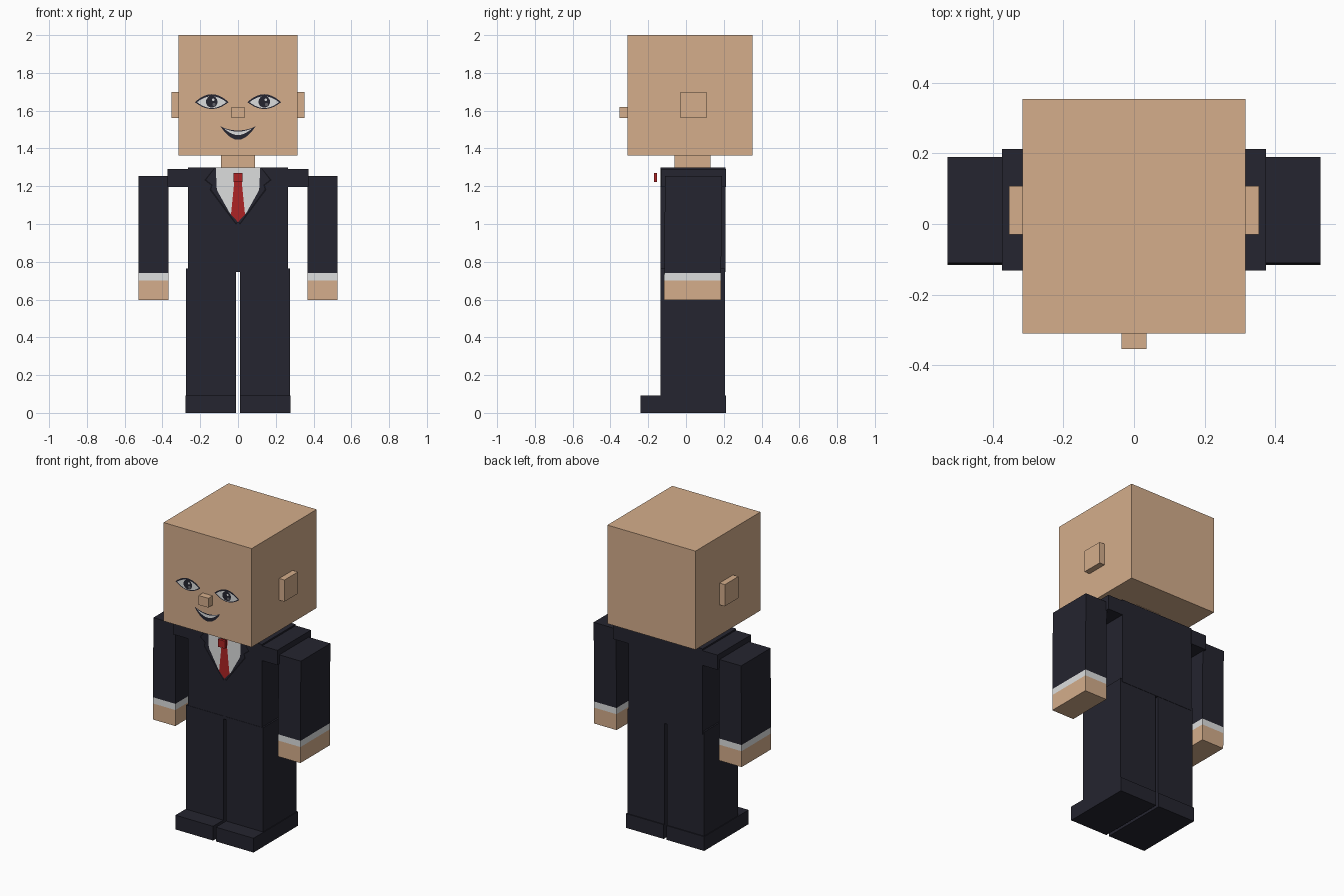
import bpy, bmesh, math
from mathutils import Vector

if "Cube" in bpy.data.objects:
    bpy.data.objects.remove(bpy.data.objects["Cube"], do_unlink=True)


def material(name, r, g, b):
    m = bpy.data.materials.new(name)
    m.use_nodes = True
    m.diffuse_color = (r, g, b, 1)
    m.node_tree.nodes["Principled BSDF"].inputs["Base Color"].default_value = (r, g, b, 1)
    return m


SKIN = material("skin tan", 0.66, 0.42, 0.26)
SUIT = material("suit navy", 0.018, 0.018, 0.029)
INK = material("dark seam", 0.006, 0.006, 0.01)
WHITE = material("shirt white", 0.72, 0.73, 0.73)
RED = material("tie red", 0.42, 0.017, 0.018)
GREY = material("iris grey", 0.12, 0.12, 0.14)


def finish(name, bm, *mats):
    me = bpy.data.meshes.new(name)
    bm.to_mesh(me)
    bm.free()
    for m in mats:
        me.materials.append(m)
    ob = bpy.data.objects.new(name, me)
    bpy.context.collection.objects.link(ob)
    return ob


def box_mesh(x, y, z):
    bm = bmesh.new()
    bmesh.ops.create_cube(bm, size=1)
    for v in bm.verts:
        v.co = Vector([a + (b - a) * (c + 0.5) for (a, b), c in zip((x, y, z), v.co)])
    return bm


def box(name, x, y, z, mat):
    return finish(name, box_mesh(x, y, z), mat)


def plate(name, points, y, mat):
    """Thin painted detail facing the front, outlined by (x, z) points."""
    bm = bmesh.new()
    f = bm.faces.new([bm.verts.new((px, y, pz)) for px, pz in points])
    f.normal_update()
    if f.normal.y > 0:
        f.normal_flip()
    bmesh.ops.triangulate(bm, faces=[f])
    return finish(name, bm, mat)


def mirrored(points):
    return points + [(-x, z) for x, z in reversed(points) if abs(x) > 1e-5]


def lens(cx, cz, half, up, down, n=10):
    """Outline between two arcs that meet at the corners."""
    ts = [-1 + 2 * i / n for i in range(n + 1)]
    top = [(cx + half * t, cz + up * (1 - t * t)) for t in ts]
    low = [(cx + half * t, cz + down * (1 - t * t)) for t in reversed(ts[1:-1])]
    return top + low


def disc(cx, cz, r, n=14):
    return [(cx + r * math.cos(i * math.tau / n), cz + r * math.sin(i * math.tau / n))
            for i in range(n)]


# Head, nose, neck and torso
box("head", (-0.315, 0.315), (-0.31, 0.353), (1.363, 2.0), SKIN)
box("nose", (-0.035, 0.035), (-0.353, -0.31), (1.56, 1.62), SKIN)
box("neck", (-0.09, 0.09), (-0.06, 0.13), (1.29, 1.37), SKIN)
box("torso", (-0.265, 0.265), (-0.134, 0.209), (0.745, 1.3), SUIT)

# Parts repeated on both sides
for side, s in (("left", 1), ("right", -1)):
    def span(a, b):
        return tuple(sorted((s * a, s * b)))

    box(side + "_ear", span(0.31, 0.353), (-0.03, 0.108), (1.56, 1.7), SKIN)
    box(side + "_shoulder", span(0.26, 0.373), (-0.132, 0.212), (1.195, 1.29), SUIT)
    box(side + "_leg", span(0.01, 0.275), (-0.136, 0.207), (0.08, 0.765), SUIT)
    box(side + "_shoe", span(0.01, 0.279), (-0.24, 0.213), (0, 0.092), SUIT)

    # Arm with sleeve, cuff and hand coloured by height
    bm = box_mesh(span(0.367, 0.527), (-0.113, 0.188), (0.597, 1.253))
    for z in (0.7, 0.74):
        bmesh.ops.bisect_plane(bm, geom=bm.verts[:] + bm.edges[:] + bm.faces[:],
                               plane_co=(0, 0, z), plane_no=(0, 0, 1))
    for f in bm.faces:
        z = f.calc_center_median().z
        f.material_index = 0 if z > 0.74 else 1 if z > 0.7 else 2
    for v in bm.verts:
        v.co.y += 0.008 * (v.co.z - 1.0)
    finish(side + "_arm", bm, SUIT, WHITE, SKIN)

    # Eye
    ex, ez = s * 0.139, 1.645
    plate(side + "_eye_outline", lens(ex, ez, 0.089, 0.042, -0.036), -0.312, SUIT)
    plate(side + "_eye_white", lens(ex, ez, 0.078, 0.031, -0.031), -0.313, WHITE)
    plate(side + "_iris", disc(ex, ez + 0.002, 0.031), -0.314, SUIT)
    plate(side + "_iris_ring", disc(ex + 0.012, ez - 0.012, 0.009), -0.315, GREY)
    plate(side + "_eye_glint", disc(ex + 0.008, ez + 0.012, 0.007), -0.315, WHITE)

    # Lapel: dark seam with the cloth laid over it
    lapel = [(0.125, 1.298), (0.178, 1.232), (0.143, 1.205), (0.15, 1.18), (0.01, 0.995),
             (0, 1.01), (0.1, 1.17)]
    inner = [(0.12, 1.298), (0.168, 1.234), (0.134, 1.207), (0.141, 1.183), (0.012, 1.008),
             (0, 1.01), (0.1, 1.17)]
    plate(side + "_lapel_seam", [(s * x, z) for x, z in lapel], -0.136, INK)
    plate(side + "_lapel", [(s * x, z) for x, z in inner], -0.137, SUIT)

# Smile
plate("mouth", lens(0, 1.517, 0.093, -0.022, -0.071), -0.312, SUIT)
plate("teeth", lens(0, 1.507, 0.075, -0.018, -0.036), -0.313, WHITE)

# Shirt front and tie
plate("shirt", mirrored([(0.118, 1.3), (0.112, 1.18), (0.045, 1.06), (0, 1.01)]), -0.138, WHITE)
plate("tie", mirrored([(0.025, 1.27), (0.02, 1.22), (0.037, 1.05), (0, 1.01)]), -0.14, RED)
box("tie_knot", (-0.025, 0.025), (-0.17, -0.153), (1.222, 1.27), RED)
